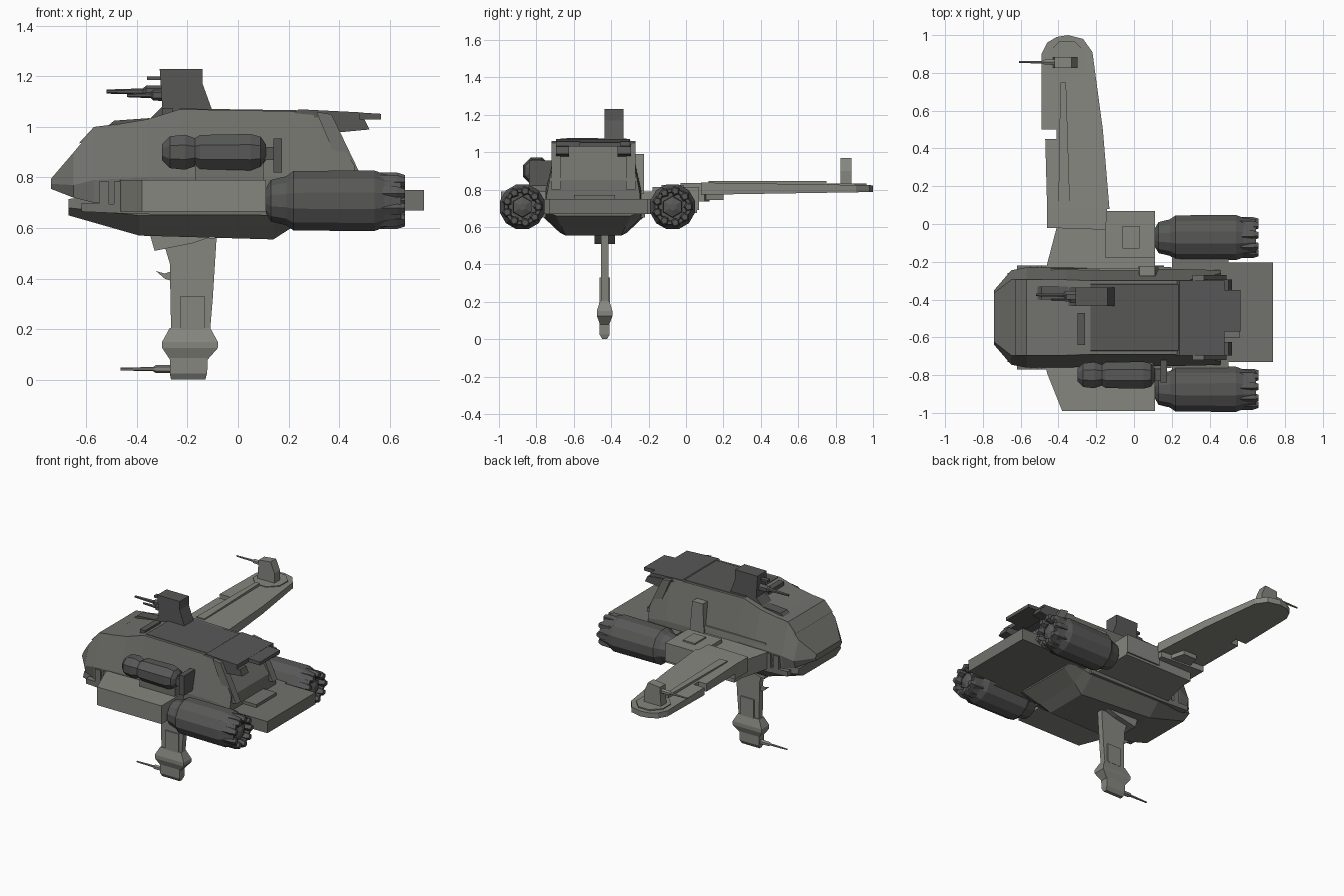
import bpy, bmesh, math

CY = -0.495          # fuselage centre line


def paint(name, rgb):
    m = bpy.data.materials.new(name)
    m.diffuse_color = (*rgb, 1)
    return m


LIGHT = paint("weathered_grey", (.24, .24, .215))
MID = paint("hull_grey", (.165, .165, .15))
DARK = paint("dark_grey", (.095, .098, .094))
tone = MID           # material given to the parts that follow


def mesh(name, verts, faces):
    bm = bmesh.new()
    vs = [bm.verts.new(v) for v in verts]
    for f in faces:
        bm.faces.new([vs[i] for i in f])
    bmesh.ops.recalc_face_normals(bm, faces=bm.faces)
    me = bpy.data.meshes.new(name)
    bm.to_mesh(me)
    bm.free()
    me.materials.append(tone)
    ob = bpy.data.objects.new(name, me)
    bpy.context.collection.objects.link(ob)
    return ob


def rings(name, loops):
    """Skin a series of equal-length vertex loops and cap both ends."""
    n, m = len(loops[0]), len(loops)
    faces = [(i*n+j, i*n+(j+1) % n, (i+1)*n+(j+1) % n, (i+1)*n+j)
             for i in range(m-1) for j in range(n)]
    faces += [tuple(range(n)), tuple(range((m-1)*n, m*n))]
    return mesh(name, [v for l in loops for v in l], faces)


def box(name, x0, x1, y0, y1, z0, z1):
    return rings(name, [[(x0, y0, z), (x1, y0, z), (x1, y1, z), (x0, y1, z)] for z in (z0, z1)])


def side_prism(name, pts, y0, y1):
    return rings(name, [[(x, y, z) for x, z in pts] for y in (y0, y1)])


def plan_prism(name, pts, z0, z1):
    return rings(name, [[(x, y, z) for x, y in pts] for z in (z0, z1)])


def loft(name, sections):
    """Sections: (x, [(half width, z), ...]) mirrored about the centre line."""
    return rings(name, [[(x, CY+w, z) for w, z in p] + [(x, CY-w, z) for w, z in reversed(p)]
                        for x, p in sections])


def lathe(name, y, z, prof, sides=10):
    angs = [2*math.pi*(i+.5)/sides for i in range(sides)]
    return rings(name, [[(x, y+r*math.cos(a), z+r*math.sin(a)) for a in angs] for x, r in prof])


def gun(name, x0, x1, y, z, r):
    """Tapered gun pointing forward along -x."""
    lathe(name, y, z, [(x0, r*.45), (x0+.6*(x1-x0), r*.7), (x0+.65*(x1-x0), r*1.3), (x1, r*1.4)], 6)


# Fuselage: faceted cabin over a boat-shaped belly
loft("cabin", [
    (-.74, [(.13, .755), (.145, .775), (.13, .795)]),
    (-.65, [(.235, .72), (.25, .77), (.20, .90)]),
    (-.57, [(.25, .70), (.265, .79), (.20, .995)]),
    (-.36, [(.26, .68), (.265, .80), (.20, 1.03)]),
    (-.23, [(.26, .68), (.26, .80), (.195, 1.07)]),
    (.32, [(.255, .68), (.255, .79), (.195, 1.06)]),
    (.46, [(.25, .68), (.25, .77), (.235, .85)])])
loft("belly", [
    (-.67, [(.18, .65), (.235, .68), (.22, .715)]),
    (-.39, [(.18, .57), (.265, .65), (.27, .75)]),
    (.14, [(.15, .555), (.255, .65), (.27, .75)]),
    (.21, [(.17, .60), (.255, .66), (.265, .75)]),
    (.32, [(.20, .66), (.25, .68), (.255, .74)])])
box("rear_deck", .20, .735, -.73, -.205, .67, .75)
box("deck_step", .40, .56, -.60, -.38, .74, .77)

# Nose brow, intake ribs, skirts and rear framing
side_prism("brow_plate", [(-.63, .935), (-.57, 1.0), (-.49, 1.01), (-.56, .95)], CY-.20, CY+.20)
for s in (-1, 1):
    y = CY + s*.255
    for i in range(3):
        box("intake_rib", -.55+i*.06, -.51+i*.06, y-.02, y+.02, .69, .785)
    side_prism("side_skirt", [(-.62, .665), (-.40, .655), (.16, .65), (.16, .675), (-.4, .69), (-.62, .70)],
               y-.02, y+.02)
    y = CY + s*.20
    side_prism("rear_strut", [(.31, 1.06), (.37, 1.05), (.49, .80), (.42, .80)], y-.025, y+.025)
tone = DARK
for s in (-1, 1):
    y = CY + s*.165
    side_prism("spoiler_bracket", [(.30, 1.05), (.50, 1.03), (.52, .99), (.31, .97)], y-.035, y+.035)

# Roof panels and details
loft("roof_panel", [(-.23, [(.185, 1.06), (.175, 1.073)]), (.30, [(.185, 1.05), (.175, 1.065)])])
side_prism("roof_spoiler", [(.22, 1.055), (.24, 1.07), (.48, 1.058), (.48, 1.03)], -.695, -.30)
side_prism("spoiler_tip", [(.40, 1.03), (.40, 1.062), (.565, 1.052), (.565, 1.03)], -.57, -.35)
box("roof_hatch", -.30, -.26, -.64, -.47, 1.03, 1.075)
side_prism("nose_hump", [(-.52, 1.0), (-.49, 1.025), (-.35, 1.035), (-.33, 1.02)], -.40, -.33)

# Engines with ringed nozzles
for y in (-.875, -.072):
    side = "left" if y < -.5 else "right"
    lathe(side+"_engine", y, .708,
          [(.11, .05), (.13, .085), (.19, .10), (.22, .122), (.54, .124), (.58, .108),
           (.645, .098), (.645, .08), (.60, .075)], 12)
    for i in range(9):
        a = 2*math.pi*i/9
        lathe("nozzle_petal", y+.086*math.cos(a), .708+.086*math.sin(a),
              [(.56, .028), (.63, .028), (.66, .018)], 5)
    lathe("nozzle_core", y, .708, [(.58, .06), (.63, .055), (.645, .02)], 6)

# Roof turret with paired guns
side_prism("roof_turret", [(-.36, 1.02), (-.30, 1.08), (-.31, 1.23), (-.14, 1.23), (-.14, 1.17), (-.10, 1.06)],
           -.435, -.335)
box("turret_sight", -.36, -.30, -.40, -.37, 1.185, 1.20)
gun("roof_gun", -.52, -.28, -.375, 1.14, .018)
gun("roof_gun_lower", -.44, -.28, -.40, 1.125, .016)

# Left side pod on its bracket
lathe("side_pod", -.80, .90, [(-.30, .035), (-.27, .068), (-.21, .075), (-.17, .06), (-.15, .074), (.05, .078),
                              (.09, .066), (.11, .035)], 8)
box("pod_plug", .09, .14, -.83, -.77, .87, .92)
box("pod_plate", .14, .175, -.84, -.72, .82, .955)
tone = MID
box("pod_bracket", -.17, .10, -.83, -.69, .78, .87)
box("left_engine_mount", .2, .5, -.86, -.70, .67, .75)
box("right_engine_mount", .2, .5, -.27, -.09, .67, .75)

# Side sponsons carrying the wings
tone = LIGHT
plan_prism("left_sponson", [(-.47, -.74), (-.46, -.79), (-.38, -.99), (.11, -.99), (.11, -.74)], .665, .79)
plan_prism("right_sponson", [(-.47, -.25), (-.41, -.02), (-.41, .06), (.11, .06), (.11, -.25)], .675, .79)
box("sponson_block", -.15, .11, -.18, .07, .69, .815)
box("sponson_hatch", -.06, .03, -.13, -.01, .80, .825)
side_prism("sponson_fin", [(.02, .78), (.03, .99), (.11, .99), (.13, .78)], -.275, -.225)
box("sponson_rail", -.44, .10, -.28, -.235, .76, .84)

# Right wing, hinge and tip turret
plan_prism("wing_hinge", [(-.46, -.02), (-.46, .125), (-.14, .10), (-.15, -.03)], .735, .835)
rings("right_wing", [[(x, y, .805 + s*(.034 - .016*y)) for x, y in [
    (-.46, .08), (-.47, .45), (-.41, .45), (-.41, .50), (-.49, .50), (-.49, .90), (-.46, .96), (-.41, .99),
    (-.35, 1.0), (-.27, .98), (-.22, .91), (-.165, .5), (-.13, .08)]] for s in (-1, 1)])
plan_prism("wing_spar", [(-.40, .12), (-.39, .75), (-.36, .75), (-.34, .12)], .82, .845)
plan_prism("wing_lower_spar", [(-.38, .05), (-.34, .2), (-.24, .2), (-.2, .05)], .745, .79)
plan_prism("wing_turret_ring", [(-.355+.11*math.cos(a), .86+.115*math.sin(a)) for a in
                                [math.pi/4*(i+.5) for i in range(8)]], .79, .832)
side_prism("wing_turret", [(-.43, .82), (-.42, .96), (-.33, .97), (-.30, .90), (-.30, .82)], .825, .885)
gun("wing_gun", -.61, -.40, .857, .925, .012)


# Ventral fin with collar and bottom gun foot
def fin_stack(name, levels):
    rings(name, [[(x0, -.435-t, z), (x1, -.435-t, z), (x1, -.435+t, z), (x0, -.435+t, z)]
                 for x0, x1, t, z in levels])


side_prism("ventral_fin", [(-.30, .56), (-.27, .46), (-.265, .20), (-.27, .10), (-.12, .10), (-.11, .20),
                           (-.10, .32), (-.085, .56)], -.455, -.415)
fin_stack("ventral_collar", [(-.27, -.12, .025, .08), (-.30, -.08, .042, .125), (-.30, -.08, .042, .15),
                             (-.27, -.11, .025, .205)])
fin_stack("ventral_foot", [(-.265, -.13, .012, 0), (-.27, -.122, .027, .025), (-.27, -.12, .027, .10)])
side_prism("ventral_root", [(-.35, .58), (-.33, .51), (-.18, .54), (-.09, .57)], -.49, -.38)
side_prism("ventral_spur", [(-.325, .43), (-.29, .42), (-.26, .43), (-.26, .39), (-.29, .40)], -.445, -.425)
box("ventral_panel", -.23, -.13, -.463, -.407, .20, .33)
gun("ventral_gun", -.465, -.25, -.435, .042, .012)
